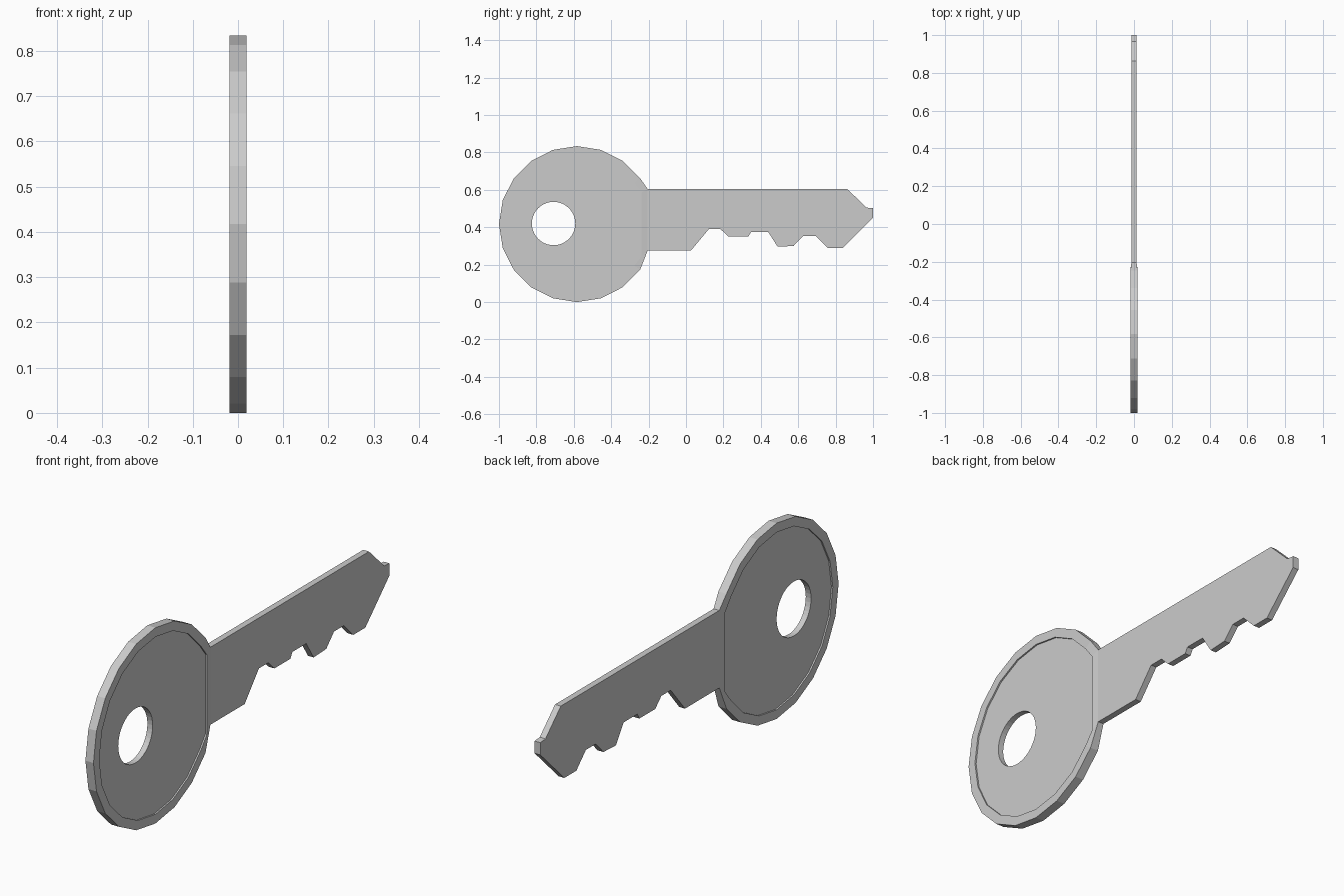
import bpy, bmesh
from math import cos, sin, radians, tau

if "Cube" in bpy.data.objects:
    bpy.data.objects.remove(bpy.data.objects["Cube"])

CY, CZ = -0.583, 0.417            # centre of the bow
RIM, PANEL, BLADE = 0.019, 0.0125, 0.0135   # half thicknesses

bm = bmesh.new()


def loop(points, x):
    """Add a row of vertices; x is one value or one per point."""
    xs = x if isinstance(x, list) else [x] * len(points)
    return [bm.verts.new((h, y, z)) for h, (y, z) in zip(xs, points)]


def skin(a, b, closed=True):
    """Join two matching rows with quads."""
    n = len(a)
    for i in range(n if closed else n - 1):
        j = (i + 1) % n
        bm.faces.new((a[i], a[j], b[j], b[i]))


def arc(r):
    """Twenty-sided circle, open towards the blade."""
    return [(CY + r * cos(radians(t)), CZ + r * sin(radians(t)))
            for t in range(36, 325, 18)]


# Bow: outer wall, raised rim easing down to the blade, recess wall
outer_pts = [(-0.205, 0.605)] + arc(0.417) + [(-0.205, 0.275)]
inner_pts = [(-0.237, CZ + 0.17)] + arc(0.378) + [(-0.237, CZ - 0.17)]
hs = [BLADE] + [RIM] * (len(outer_pts) - 2) + [BLADE]
mid = loop(outer_pts, 0)
outer = loop(outer_pts, hs)
inner = loop(inner_pts, RIM)
floor = loop(inner_pts, PANEL)
skin(mid, outer, closed=False)
skin(outer, inner)
skin(inner, floor)

# Key ring hole and recessed panel around it
N = 40
hole_pts = [(-0.708 + 0.116 * cos(tau * i / N), 0.42 + 0.116 * sin(tau * i / N))
            for i in range(N)]
hole_mid, hole = loop(hole_pts, 0), loop(hole_pts, PANEL)
skin(hole_mid, hole)
edges = [bm.edges.get((r[i - 1], r[i])) for r in (floor, hole) for i in range(len(r))]
bmesh.ops.triangle_fill(bm, edges=edges, use_beauty=True, normal=(1, 0, 0))

# Blade: straight back, pointed tip, cut teeth
blade_pts = [(-0.205, 0.605), (0.862, 0.605), (0.965, 0.505), (1.0, 0.502),
             (1.0, 0.45), (0.838, 0.29), (0.757, 0.29), (0.693, 0.354),
             (0.627, 0.354), (0.575, 0.3), (0.49, 0.296), (0.44, 0.374),
             (0.347, 0.374), (0.333, 0.35), (0.226, 0.35), (0.185, 0.39),
             (0.122, 0.39), (0.026, 0.275), (-0.205, 0.275)]
blade_mid, blade = loop(blade_pts, 0), loop(blade_pts, BLADE)
skin(blade_mid, blade, closed=False)
bm.faces.new(blade)

# Weld, mirror to the other side
bmesh.ops.remove_doubles(bm, verts=bm.verts[:], dist=1e-5)
bmesh.ops.mirror(bm, geom=bm.verts[:] + bm.edges[:] + bm.faces[:],
                 axis='X', merge_dist=1e-4)
bmesh.ops.recalc_face_normals(bm, faces=bm.faces[:])

mesh = bpy.data.meshes.new("key")
bm.to_mesh(mesh)
bm.free()
bpy.context.collection.objects.link(bpy.data.objects.new("key", mesh))
